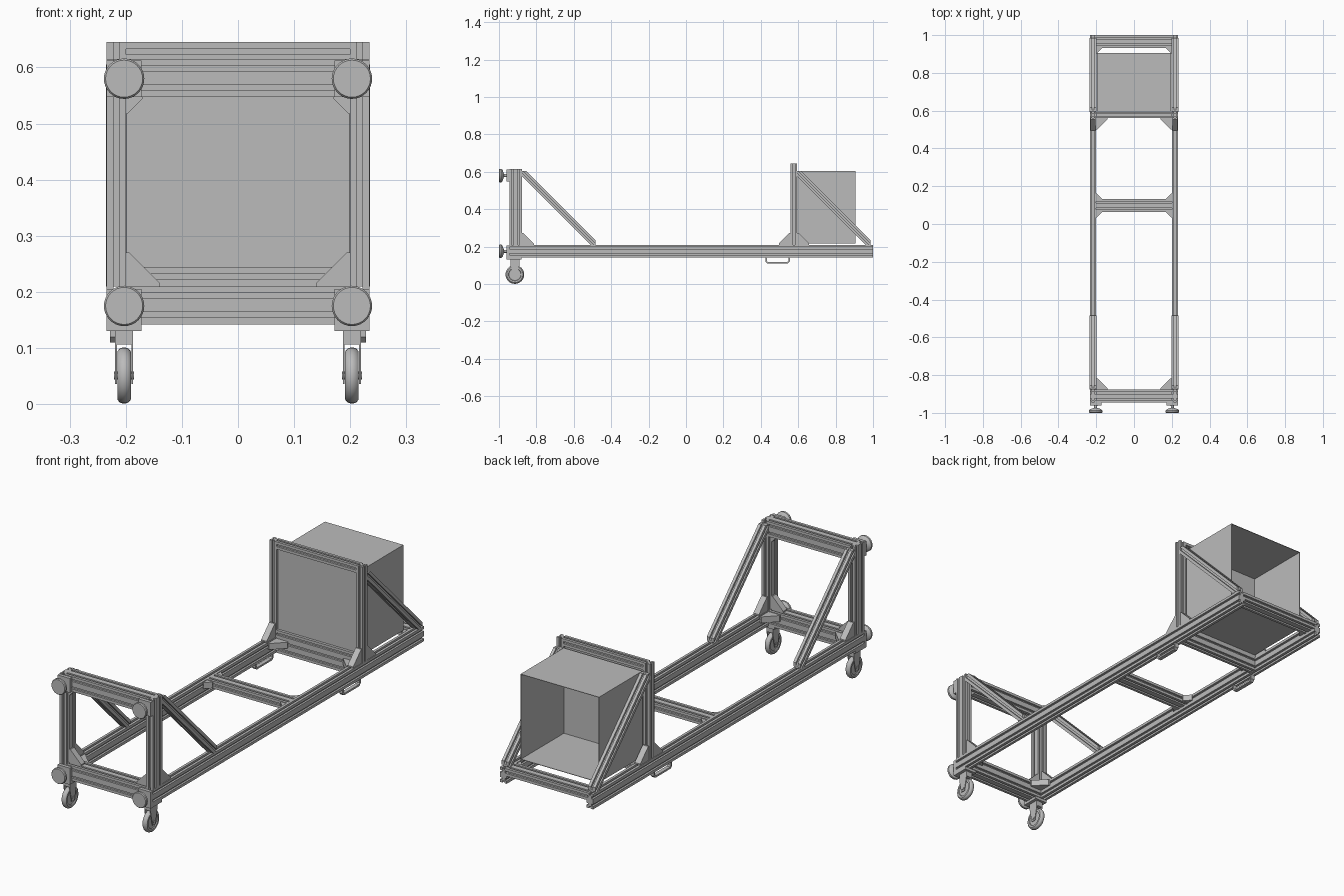
import bpy, bmesh
from math import pi
from mathutils import Matrix, Vector

old = bpy.data.objects.get("Cube")
if old:
    bpy.data.objects.remove(old)

grey = bpy.data.materials.new("aluminium_grey")
grey.use_nodes = True
colour = (0.5, 0.5, 0.5, 1)
grey.diffuse_color = colour
grey.node_tree.nodes["Principled BSDF"].inputs["Base Color"].default_value = colour

M = 0.034            # width of one extrusion module
X = 0.217            # centre of the side members
RAIL_LOW, RAIL_TOP = 0.142, 0.21
FRONT = -0.945
WALL = 0.577         # centre of the bulkhead frame
AXES = {"X": ((0, 1, 0), (0, 0, 1)), "Y": ((1, 0, 0), (0, 0, 1)), "Z": ((1, 0, 0), (0, 1, 0))}


def finish(name, bm, smooth=False):
    bmesh.ops.recalc_face_normals(bm, faces=bm.faces)
    mesh = bpy.data.meshes.new(name)
    bm.to_mesh(mesh)
    bm.free()
    mesh.materials.append(grey)
    obj = bpy.data.objects.new(name, mesh)
    bpy.context.collection.objects.link(obj)
    if smooth:
        bpy.ops.object.select_all(action="DESELECT")
        obj.select_set(True)
        bpy.context.view_layer.objects.active = obj
        bpy.ops.object.shade_smooth_by_angle(angle=0.6)
    return obj


def prism(points, shift):
    """Extrude a closed outline of 3D points along a vector."""
    bm = bmesh.new()
    face = bm.faces.new([bm.verts.new(p) for p in points])
    new = bmesh.ops.extrude_face_region(bm, geom=[face])["geom"]
    bmesh.ops.translate(bm, vec=shift, verts=[v for v in new if isinstance(v, bmesh.types.BMVert)])
    return bm


def slotted_section(nu, nv, size=M):
    """Outline with one slot per module on each side."""
    half, depth = 0.0048, 0.009
    u, v = nu * size / 2, nv * size / 2
    sides = [((-u, -v), (1, 0), nu), ((u, -v), (0, 1), nv), ((u, v), (-1, 0), nu), ((-u, v), (0, -1), nv)]
    outline = []
    for corner, d, count in sides:
        start, d = Vector(corner), Vector(d)
        inward = Vector((-d.y, d.x)) * depth
        outline.append(start)
        for i in range(count):
            mid = start + d * size * (i + 0.5)
            a, b = mid - d * half, mid + d * half
            outline += [a, a + inward, b + inward, b]
    return outline


def bar(name, axis, centre, length, nu, nv):
    """Slotted extrusion centred on a point and running along an axis."""
    a, b = (Vector(v) for v in AXES[axis])
    run = Vector([float(axis == c) for c in "XYZ"])
    base = Vector(centre) - run * length / 2
    points = [base + a * p.x + b * p.y for p in slotted_section(nu, nv)]
    return finish(name, prism(points, run * length))


def box(name, low, high):
    (x0, y0, z0), (x1, y1, z1) = low, high
    points = [(x0, y0, z0), (x1, y0, z0), (x1, y1, z0), (x0, y1, z0)]
    return finish(name, prism(points, Vector((0, 0, z1 - z0))))


def gusset(name, corner, a, b, size, thick):
    """Triangular bracket with blunt tips, centred in thickness on its corner."""
    a, b, c = Vector(a), Vector(b), Vector(corner)
    n = a.cross(b).normalized() * thick
    c = c - n / 2
    tip = size * 0.1
    points = [c, c + a * size, c + a * size + b * tip, c + b * size + a * tip, c + b * size]
    return finish(name, prism(points, n))


def lathe(name, profile, centre, axis):
    """Turn (radius, distance) points around an axis through a centre."""
    bm = bmesh.new()
    verts = [bm.verts.new((r, 0, h)) for r, h in profile]
    edges = [bm.edges.new(pair) for pair in zip(verts, verts[1:])]
    bmesh.ops.spin(bm, geom=verts + edges, axis=(0, 0, 1), cent=(0, 0, 0), angle=2 * pi, steps=32)
    bmesh.ops.remove_doubles(bm, verts=bm.verts, dist=1e-5)
    turn = Vector((0, 0, 1)).rotation_difference(Vector(axis)).to_matrix().to_4x4()
    bm.transform(Matrix.Translation(centre) @ turn)
    return finish(name, bm, True)


def brace(name, x, y):
    """Diagonal extrusion, trimmed flush against a post and a rail."""
    run = Vector((0, 1, -1)).normalized()
    up = Vector((0, 1, 1)).normalized()
    start = Vector((x, y + 0.031, 0.57)) - run * 0.15
    points = [start + Vector((1, 0, 0)) * p.x + up * p.y for p in slotted_section(1, 1, 0.036)]
    bm = prism(points, run * 0.85)
    cuts = [((0, y, 0), (0, -1, 0)), ((0, 0, 0.605), (0, 0, 1)),
            ((0, y + 0.392, 0), (0, 1, 0)), ((0, 0, RAIL_TOP), (0, 0, -1))]
    for co, no in cuts:
        bmesh.ops.bisect_plane(bm, geom=bm.verts[:] + bm.edges[:] + bm.faces[:],
                               plane_co=co, plane_no=no, clear_outer=True)
        bmesh.ops.holes_fill(bm, edges=[e for e in bm.edges if e.is_boundary], sides=0)
    return finish(name, bm)


# Cross members
rail_mid = (RAIL_LOW + RAIL_TOP) / 2
inner = 2 * (X - M / 2)
bar("front_lower_bar", "X", (0, FRONT + M, rail_mid), inner, 2, 2)
bar("front_upper_bar", "X", (0, FRONT + M, 0.581), inner, 2, 2)
bar("middle_bar", "X", (0, 0.098, RAIL_TOP - M / 2), inner, 2, 1)
bar("rear_bar", "X", (0, 1 - M, RAIL_TOP - M / 2), inner, 2, 1)
bar("bulkhead_base_bar", "X", (0, WALL, rail_mid), inner, 1, 2)
bar("bulkhead_sill", "X", (0, WALL, RAIL_TOP + M / 2), inner, 1, 1)
bar("bulkhead_top_bar", "X", (0, WALL, 0.628), inner, 1, 1)
box("bulkhead_panel", (-0.202, WALL - 0.004, 0.24), (0.202, WALL + 0.004, 0.613))

# Open-backed container
bm = bmesh.new()
bmesh.ops.create_cube(bm, size=1)
bmesh.ops.delete(bm, geom=[f for f in bm.faces if f.normal.y > 0.5], context="FACES")
bm.transform(Matrix.Translation((0, 0.75, 0.411)) @ Matrix.Diagonal((0.394, 0.31, 0.388, 1)))
container = finish("container", bm)
shell = container.modifiers.new("wall", "SOLIDIFY")
shell.thickness = 0.003

foot_profile = [(0, 0), (0.033, 0), (0.036, 0.004), (0.036, 0.012), (0.03, 0.019), (0.013, 0.025),
                (0.008, 0.027), (0.008, 0.045), (0, 0.045)]
wheel_profile = [(0, -0.008), (0.032, -0.008), (0.034, -0.012), (0.043, -0.012), (0.048, -0.008), (0.05, -0.002),
                 (0.05, 0.002), (0.048, 0.008), (0.043, 0.012), (0.034, 0.012), (0.032, 0.008), (0, 0.008)]

for side, s in (("right", -1), ("left", 1)):
    x, edge = s * X, s * (X - M / 2)
    inward = (-s, 0, 0)

    # Side frame
    bar(side + "_rail", "Y", (x, (1 + FRONT) / 2, rail_mid), 1 - FRONT, 1, 2)
    bar(side + "_front_post", "Z", (x, FRONT + M, 0.4125), 0.405, 1, 2)
    bar(side + "_bulkhead_post", "Z", (x, WALL, 0.4275), 0.435, 1, 1)
    brace(side + "_front_brace", x, FRONT + 2 * M)
    brace(side + "_rear_brace", x, WALL + M / 2)

    # Upright gussets on the rails
    for label, y, d in (("front", FRONT + 2 * M, 1), ("bulkhead_fore", WALL - M / 2, -1),
                        ("bulkhead_aft", WALL + M / 2, 1)):
        gusset(f"{side}_{label}_gusset", (x, y, RAIL_TOP), (0, d, 0), (0, 0, 1), 0.064, 0.028)

    # Flat gussets between rails and cross members
    for label, y, d, size in (("front", FRONT + 2 * M, 1, 0.06), ("bulkhead", WALL - M / 2, -1, 0.06),
                              ("middle_fore", 0.098 - M, -1, 0.03), ("middle_aft", 0.098 + M, 1, 0.03),
                              ("rear", 1 - 2 * M, -1, 0.03)):
        gusset(f"{side}_{label}_corner_gusset", (edge, y, RAIL_TOP - M / 2), inward, (0, d, 0), size, 0.028)

    # Gussets inside the upright frames
    gusset(side + "_upper_gusset", (edge, FRONT + M, 0.547), inward, (0, 0, -1), 0.03, 0.028)
    gusset(side + "_sill_gusset", (edge, FRONT + M, RAIL_TOP), inward, (0, 0, 1), 0.06, 0.028)

    # Bumper feet on their mounting plates
    for label, z, low, high in (("lower", 0.175, 0.13, 0.205), ("upper", 0.58, 0.547, 0.612)):
        lathe(f"{side}_{label}_foot", foot_profile, (s * 0.203, -1, z), (0, 1, 0))
        a, b = sorted((s * 0.172, s * 0.234))
        box(f"{side}_{label}_foot_plate", (a, -0.96, low), (b, FRONT, high))

    # Caster
    cx, cy = s * 0.203, -0.915
    a, b = sorted((s * 0.172, s * 0.234))
    box(side + "_caster_plate", (a, FRONT, 0.13), (b, -0.88, RAIL_LOW))
    lathe(side + "_caster_wheel", wheel_profile, (cx, cy, 0.051), (1, 0, 0))
    lathe(side + "_caster_axle", [(0, -0.018), (0.007, -0.018), (0.007, 0.018), (0, 0.018)],
          (cx, cy, 0.051), (1, 0, 0))
    box(side + "_fork_crown", (cx - 0.016, cy - 0.024, 0.106), (cx + 0.016, cy + 0.024, 0.13))
    for label, fx in (("inner", cx - s * 0.016), ("outer", cx + s * 0.013)):
        cheek = [(fx, cy + dy, z) for dy, z in ((-0.024, 0.13), (0.024, 0.13), (0.024, 0.1),
                                               (0.01, 0.036), (-0.01, 0.036), (-0.024, 0.1))]
        finish(f"{side}_fork_{label}_cheek", prism(cheek, Vector((s * 0.003, 0, 0))))

    # Handle under the rail
    outer = [(0.425, 0.142), (0.425, 0.12), (0.435, 0.11), (0.545, 0.11), (0.555, 0.12), (0.555, 0.142)]
    hole = [(0.547, 0.142), (0.547, 0.123), (0.542, 0.118), (0.438, 0.118), (0.433, 0.123), (0.433, 0.142)]
    finish(side + "_handle", prism([(s * 0.219 - 0.009, y, z) for y, z in outer + hole],
                                   Vector((0.018, 0, 0))))
